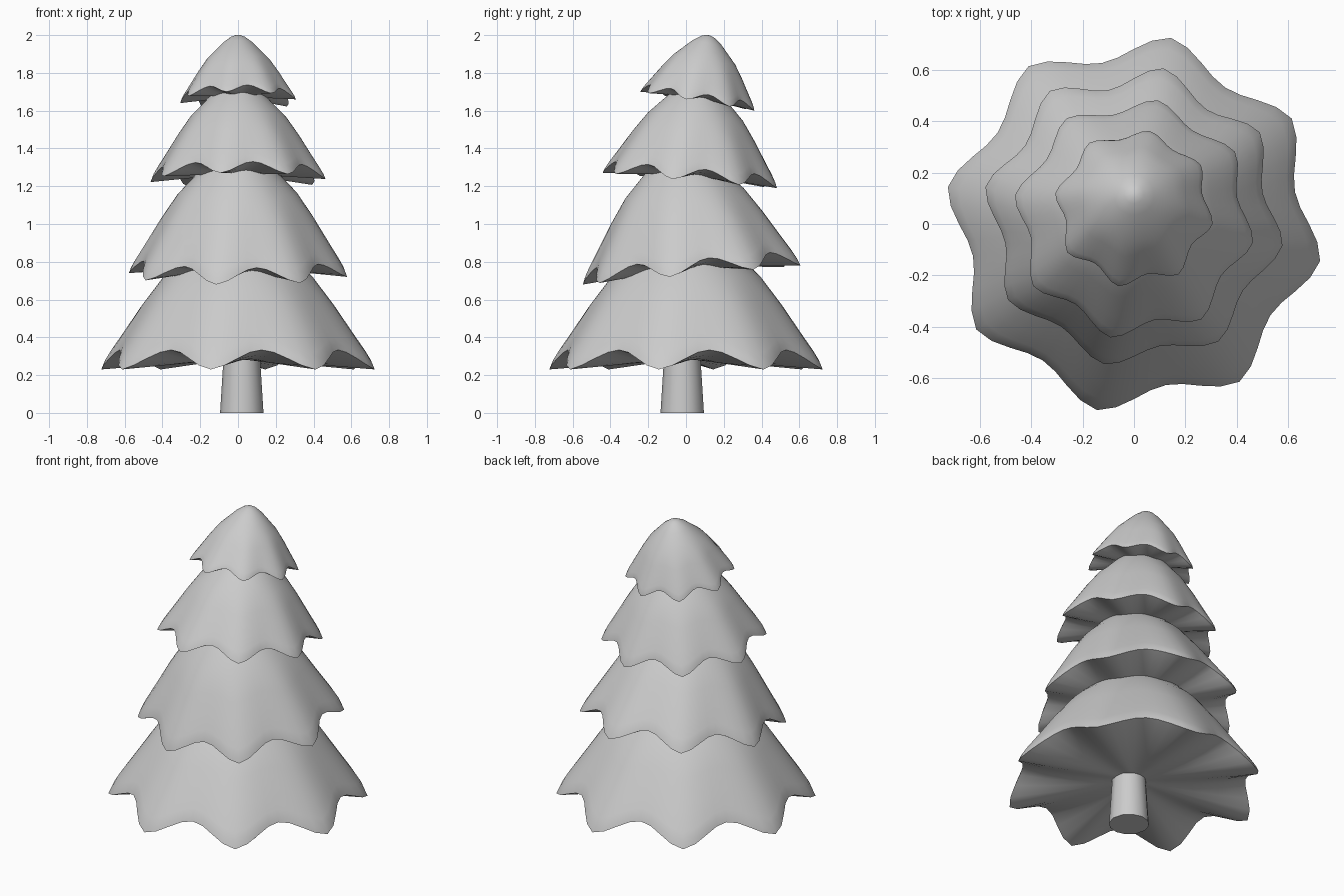
import bpy, bmesh, math

if "Cube" in bpy.data.objects:
    bpy.data.objects.remove(bpy.data.objects["Cube"])

SEG = 64
PHASE = math.radians(-11.25)
# outer profile: (radius fraction, height fraction) from tip to rim
OUTER = [(.05, .995), (.12, .97), (.25, .885), (.4, .75), (.55, .615), (.7, .43),
         (.85, .225), (.94, .105), (.98, .045), (1, 0)]
# underside: radius fractions from rim back to the centre
UNDER = [.94, .75, .5, .25]


def finish(name, bm, angle):
    bmesh.ops.recalc_face_normals(bm, faces=bm.faces)
    me = bpy.data.meshes.new(name)
    bm.to_mesh(me)
    bm.free()
    ob = bpy.data.objects.new(name, me)
    bpy.context.collection.objects.link(ob)
    bpy.ops.object.select_all(action='DESELECT')
    ob.select_set(True)
    bpy.context.view_layer.objects.active = ob
    bpy.ops.object.shade_smooth_by_angle(angle=math.radians(angle))
    return ob


# One eight-lobed skirt of branches
def tier(name, R, h, loc, tilt):
    bm = bmesh.new()
    rings = []
    rows = [(s, f * h, s ** 1.5) for s, f in OUTER]
    rows += [(s, .08 * R * (1 - s), s) for s in UNDER]
    for s, z, k in rows:
        ring = []
        for i in range(SEG):
            a = 2 * math.pi * i / SEG
            w = abs(math.sin(4 * a)) ** 1.6 * k     # 0 at lobe tips, 1 in valleys
            r = s * R * (1 - .135 * w)
            ring.append(bm.verts.new((r * math.cos(a + PHASE), r * math.sin(a + PHASE),
                                      z + .14 * R * w * s)))
        rings.append(ring)
    for p, q in zip(rings, rings[1:]):
        for i in range(SEG):
            j = (i + 1) % SEG
            bm.faces.new((p[i], p[j], q[j], q[i]))
    for ring, z in ((rings[0], h), (rings[-1], .08 * R)):
        c = bm.verts.new((0, 0, z))
        for i in range(SEG):
            bm.faces.new((c, ring[i], ring[(i + 1) % SEG]))
    ob = finish(name, bm, 50)
    ob.location = loc
    ob.rotation_euler.x = math.radians(tilt)


# Branch tiers, bottom to top, each leaning a little
tier("branches_bottom", .738, .78, (0, 0, .23), 0)
tier("branches_lower_middle", .589, .69, (0, .03, .73), 5)
tier("branches_upper_middle", .472, .54, (0, .02, 1.23), -5)
tier("branches_top", .312, .355, (0, .06, 1.65), -9.4)

# Trunk
bm = bmesh.new()
bmesh.ops.create_cone(bm, cap_ends=True, segments=12, radius1=.115, radius2=.09, depth=.4)
trunk = finish("trunk", bm, 40)
trunk.location = (.02, -.02, .2)
